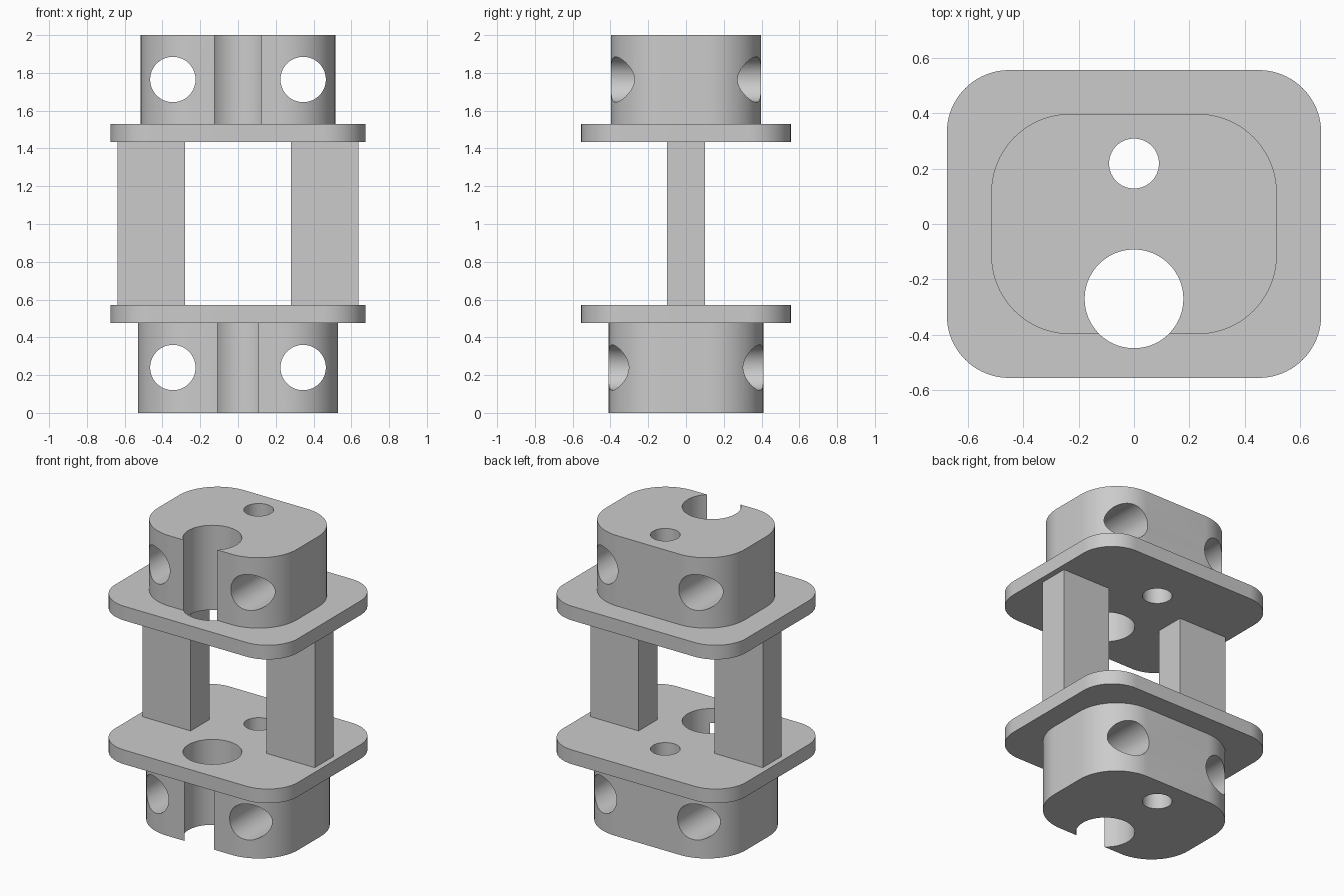
import bpy, bmesh, math

cube = bpy.data.objects.get("Cube")
if cube:
    bpy.data.objects.remove(cube, do_unlink=True)

grey = bpy.data.materials.new("plain_grey")
grey.use_nodes = True
COLOUR = (0.6, 0.6, 0.6, 1)
grey.diffuse_color = COLOUR
grey.node_tree.nodes["Principled BSDF"].inputs["Base Color"].default_value = COLOUR


def prism(name, outline, z0, z1):
    """Extrude a closed outline from z0 to z1."""
    bm = bmesh.new()
    base = bm.faces.new([bm.verts.new((x, y, z0)) for x, y in outline])
    top = bmesh.ops.extrude_face_region(bm, geom=[base])["geom"]
    verts = [v for v in top if isinstance(v, bmesh.types.BMVert)]
    bmesh.ops.translate(bm, verts=verts, vec=(0, 0, z1 - z0))
    bmesh.ops.recalc_face_normals(bm, faces=bm.faces)
    mesh = bpy.data.meshes.new(name)
    bm.to_mesh(mesh)
    bm.free()
    mesh.materials.append(grey)
    obj = bpy.data.objects.new(name, mesh)
    bpy.context.collection.objects.link(obj)
    return obj


def rounded_rect(hx, hy, r, steps=20):
    points = []
    for i, (sx, sy) in enumerate([(1, 1), (-1, 1), (-1, -1), (1, -1)]):
        for k in range(steps + 1):
            a = (i + k / steps) * math.pi / 2
            points.append((sx * (hx - r) + r * math.cos(a),
                           sy * (hy - r) + r * math.sin(a)))
    return points


def rod(name, radius, location, tilt=0):
    bpy.ops.mesh.primitive_cylinder_add(vertices=80, radius=radius, depth=6,
                                        location=location, rotation=(tilt, 0, 0))
    obj = bpy.context.object
    obj.name = name
    obj.data.materials.append(grey)
    obj.hide_render = True
    return obj


def select(obj):
    bpy.ops.object.select_all(action="DESELECT")
    obj.select_set(True)
    bpy.context.view_layer.objects.active = obj


def drill(obj, cutters):
    select(obj)
    for cutter in cutters:
        mod = obj.modifiers.new("hole", "BOOLEAN")
        mod.operation = "DIFFERENCE"
        mod.solver = "EXACT"
        mod.object = cutter
        bpy.ops.object.modifier_apply(modifier=mod.name)
    bpy.ops.object.shade_smooth_by_angle(angle=math.radians(30))


# Hole cutters: two vertical bores and the paired cross holes
bores = [rod("large_bore_cutter", 0.178, (0, -0.27, 1)),
         rod("small_bore_cutter", 0.09, (0, 0.218, 1))]
cross = {z: [rod("cross_hole_cutter", 0.12, (s * 0.345, 0, z), math.pi / 2)
             for s in (-1, 1)] for z in (0.24, 1.765)}

# End blocks
drill(prism("lower_block", rounded_rect(0.53, 0.41, 0.29), 0, 0.475),
      bores + cross[0.24])
drill(prism("upper_block", rounded_rect(0.515, 0.397, 0.285), 1.53, 2),
      bores + cross[1.765])

# Flange plates
for name, z0, z1 in (("lower_plate", 0.475, 0.57), ("upper_plate", 1.435, 1.53)):
    drill(prism(name, rounded_rect(0.675, 0.555, 0.225), z0, z1), bores)

# Side posts
for name, s in (("left_post", 1), ("right_post", -1)):
    a, b = sorted((s * 0.28, s * 0.637))
    prism(name, [(a, -0.1), (b, -0.1), (b, 0.1), (a, 0.1)], 0.57, 1.435)

# Remove the cutters
for cutter in bores + cross[0.24] + cross[1.765]:
    bpy.data.objects.remove(cutter, do_unlink=True)
